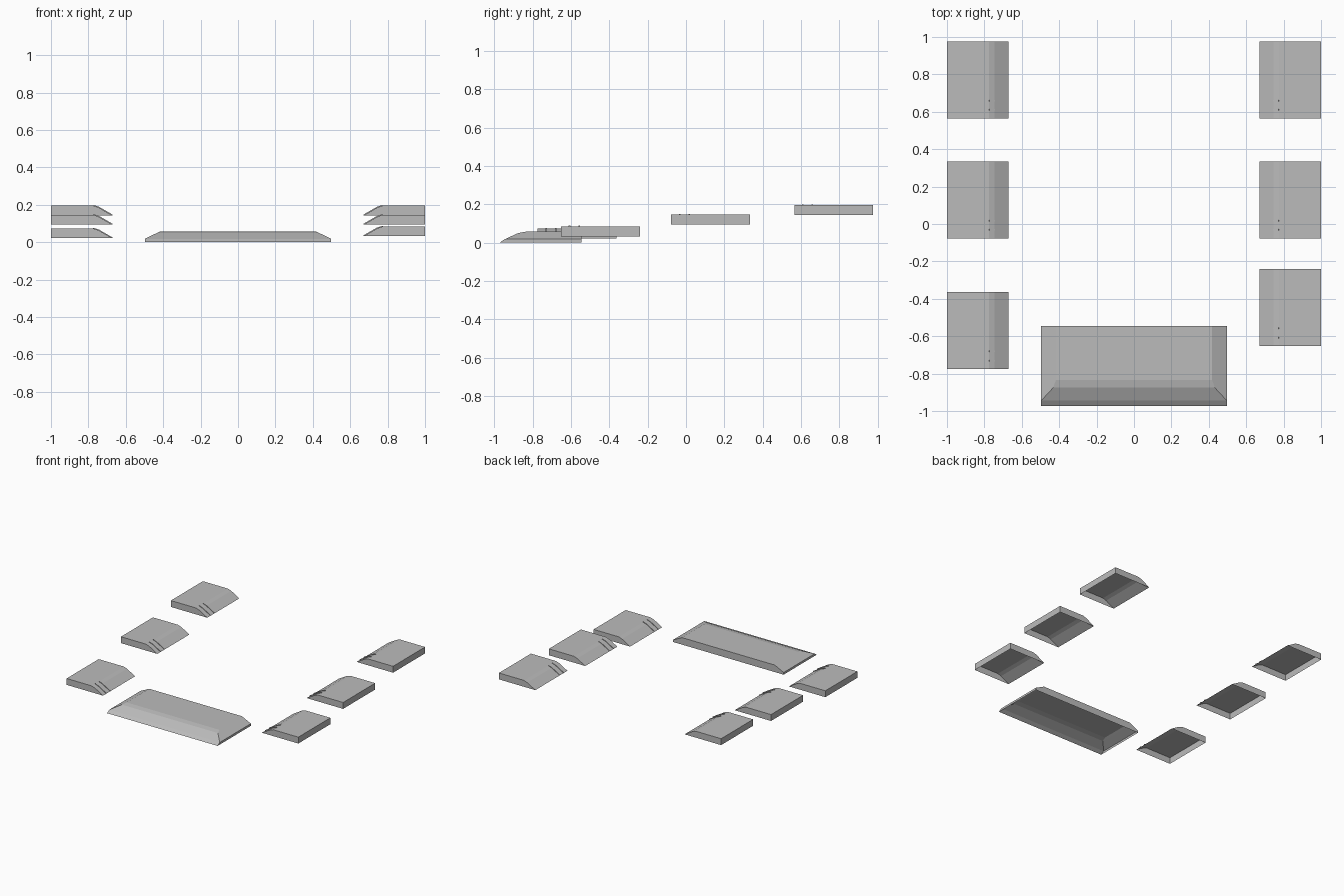
import bpy
import bmesh

if "Cube" in bpy.data.objects:
    bpy.data.objects.remove(bpy.data.objects["Cube"])

grey = bpy.data.materials.new("plain grey")
grey.use_nodes = True
grey.diffuse_color = (0.5, 0.5, 0.5, 1)
grey.node_tree.nodes["Principled BSDF"].inputs["Base Color"].default_value = (0.5, 0.5, 0.5, 1)


def finish(bm, name):
    mesh = bpy.data.meshes.new(name)
    bm.to_mesh(mesh)
    bm.free()
    mesh.materials.append(grey)
    obj = bpy.data.objects.new(name, mesh)
    bpy.context.collection.objects.link(obj)
    return obj


def extrude_profile(bm, profile, y0, y1, closed, flip):
    """Sweep an x-z outline along y; an open outline leaves the underside open."""
    rows = [[bm.verts.new((x, y, z)) for x, z in profile] for y in (y0, y1)]
    count = len(profile)
    faces = [bm.faces.new(rows[0]), bm.faces.new(rows[1][::-1])]
    for i in range(count if closed else count - 1):
        j = (i + 1) % count
        faces.append(bm.faces.new((rows[0][j], rows[0][i], rows[1][i], rows[1][j])))
    if flip:
        bmesh.ops.reverse_faces(bm, faces=faces)


PAD_LENGTH = 0.412
PAD_HEIGHT = 0.052
# Outline from the outer wall over the top and down the inner slope
PAD_PROFILE = [(1.0, 0.0), (1.0, PAD_HEIGHT), (0.775, PAD_HEIGHT), (0.745, 0.042), (0.672, 0.0)]


def make_pad(name, side, y, z):
    bm = bmesh.new()
    outline = [(side * px, z + pz) for px, pz in PAD_PROFILE]
    extrude_profile(bm, outline, y, y + PAD_LENGTH, False, side > 0)
    finish(bm, name)

    # Two slim ridges running down the inner slope
    bm = bmesh.new()
    crest = PAD_PROFILE[2:]
    lifted = [(px - 0.002, pz + 0.004) for px, pz in crest]
    ridge = [(side * px, z + pz) for px, pz in crest + lifted[::-1]]
    for offset in (0.045, 0.095):
        extrude_profile(bm, ridge, y + offset - 0.004, y + offset + 0.004, True, side > 0)
    bmesh.ops.recalc_face_normals(bm, faces=bm.faces)
    finish(bm, name + "_ridges")


# Side pads, stepping upwards towards the back
for side, label, front_y, front_z in ((1, "left", -0.653, 0.032), (-1, "right", -0.775, 0.021)):
    make_pad("front_" + label + "_pad", side, front_y, front_z)
    make_pad("middle_" + label + "_pad", side, -0.077, 0.094)
    make_pad("back_" + label + "_pad", side, 0.565, 0.143)

# Wide front ramp: stacked rings of (half width, front y, height), open below
bm = bmesh.new()
BACK = -0.545
rings = []
for half, front, z in ((0.497, -0.972, 0), (0.497, -0.945, 0.018),
                       (0.432, -0.875, 0.05), (0.418, -0.835, 0.057)):
    corners = ((-half, front), (half, front), (half, BACK), (-half, BACK))
    rings.append([bm.verts.new((x, y, z)) for x, y in corners])
for low, high in zip(rings, rings[1:]):
    for i in range(4):
        j = (i + 1) % 4
        bm.faces.new((low[i], low[j], high[j], high[i]))
bm.faces.new(rings[-1])
finish(bm, "front_ramp")
